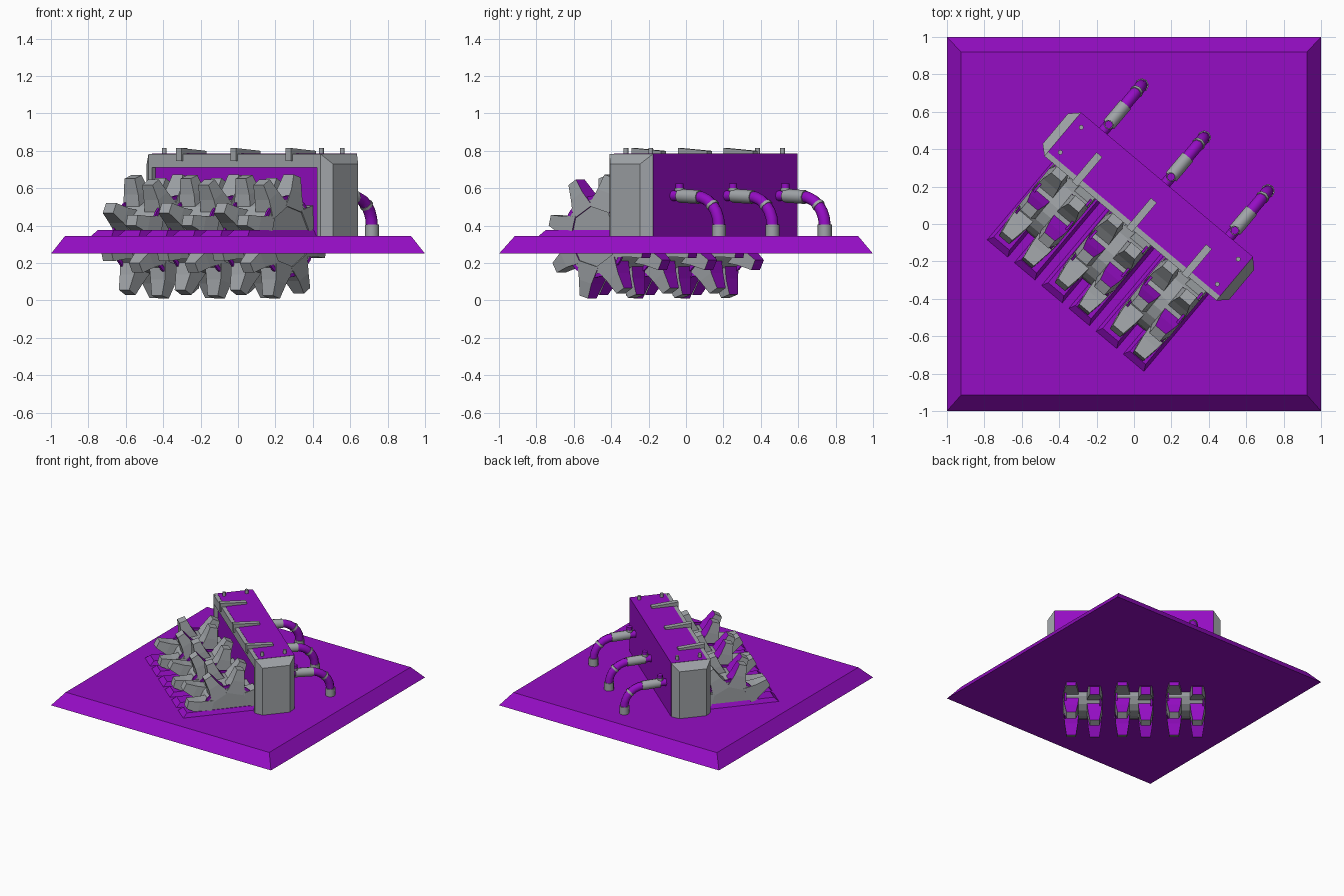
import bpy, bmesh, math
from mathutils import Matrix, Vector

old = bpy.data.objects.get("Cube")
if old:
    bpy.data.objects.remove(old, do_unlink=True)


def material(name, rgb):
    m = bpy.data.materials.new(name)
    m.use_nodes = True
    m.diffuse_color = (*rgb, 1)
    m.node_tree.nodes["Principled BSDF"].inputs["Base Color"].default_value = (*rgb, 1)
    return m


PURPLE = material("purple", (0.30, 0.004, 0.55))
GREY = material("grey", (0.36, 0.38, 0.40))
TURN = Matrix.Rotation(math.radians(-40), 4, 'Z')   # machine sits at an angle on the plate


def finish(name, bm, mats, turn=True):
    bmesh.ops.recalc_face_normals(bm, faces=bm.faces)
    if turn:
        bm.transform(TURN)
    mesh = bpy.data.meshes.new(name)
    bm.to_mesh(mesh)
    bm.free()
    for m in mats:
        mesh.materials.append(m)
    ob = bpy.data.objects.new(name, mesh)
    bpy.context.collection.objects.link(ob)
    return ob


def loft(bm, rings):
    """Skin a list of equal point rings, closing both ends."""
    loops = [[bm.verts.new(p) for p in ring] for ring in rings]
    faces = [bm.faces.new(loops[0]), bm.faces.new(loops[-1])]
    n = len(loops[0])
    for a, b in zip(loops, loops[1:]):
        for i in range(n):
            j = (i + 1) % n
            faces.append(bm.faces.new((a[i], a[j], b[j], b[i])))
    return faces


def rect_z(x0, x1, y0, y1, z):
    return [(x0, y0, z), (x1, y0, z), (x1, y1, z), (x0, y1, z)]


def rect_x(x, y0, y1, z0, z1):
    return [(x, y0, z0), (x, y1, z0), (x, y1, z1), (x, y0, z1)]


def block(name, mat, x0, x1, y0, y1, z0, z1):
    bm = bmesh.new()
    loft(bm, [rect_z(x0, x1, y0, y1, z0), rect_z(x0, x1, y0, y1, z1)])
    return finish(name, bm, [mat])


def rod(name, mat, points, radius, turn=TURN):
    """Round tube along a short path."""
    cu = bpy.data.curves.new(name, 'CURVE')
    cu.dimensions = '3D'
    cu.bevel_depth = radius
    cu.bevel_resolution = 2
    cu.use_fill_caps = True
    sp = cu.splines.new('POLY')
    sp.points.add(len(points) - 1)
    for p, co in zip(sp.points, points):
        p.co = (*(turn @ Vector(co)), 1)
    sp.use_smooth = True
    cu.materials.append(mat)
    ob = bpy.data.objects.new(name, cu)
    bpy.context.collection.objects.link(ob)
    return ob


# Base plate with sloping sides
bm = bmesh.new()
loft(bm, [rect_z(-1, 1, -1, 1, 0.25), rect_z(-0.925, 0.925, -0.915, 0.92, 0.345)])
finish("base_plate", bm, [PURPLE], turn=False)

# Housing, front beam and chamfered end caps
block("housing", PURPLE, -0.6, 0.6, 0.0, 0.275, 0.3, 0.785)
block("front_beam", GREY, -0.6, 0.6, -0.03, 0.005, 0.71, 0.783)
for side, label in ((-1, "right"), (1, "left")):
    bm = bmesh.new()
    loft(bm, [rect_x(side * 0.575, -0.03, 0.274, 0.3, 0.784),
              rect_x(side * 0.6, -0.03, 0.274, 0.3, 0.784),
              rect_x(side * 0.65, 0.015, 0.225, 0.3, 0.73)])
    finish(label + "_end_cap", bm, [GREY])
    # Bolts on the housing top
    for y in (0.04, 0.214):
        rod(label + "_bolt", GREY, [(side * 0.548, y, 0.77), (side * 0.548, y, 0.815)], 0.013)

# Top clamps, sloping down toward the back
for x in (-0.38, 0.0, 0.385):
    bm = bmesh.new()
    loft(bm, [[(s, -0.04, 0.745), (s, -0.04, 0.815), (s, 0.165, 0.8), (s, 0.165, 0.77)]
              for s in (x - 0.02, x + 0.02)])
    finish("top_clamp", bm, [GREY])

# Exhaust pipes at the back
for x in (-0.445, -0.01, 0.435):
    rod("pipe_joint", PURPLE, [(x, 0.26, 0.56), (x, 0.34, 0.56)], 0.029)
    rod("pipe_sleeve", GREY, [(x, 0.32, 0.56), (x, 0.46, 0.553)], 0.037)
    bend = [(x, 0.44 + 0.155 * math.sin(a), 0.40 + 0.155 * math.cos(a))
            for a in (math.radians(d) for d in range(0, 91, 15))]
    rod("pipe_bend", PURPLE, bend, 0.032)
    mid = bend[3]
    rod("pipe_band", GREY, [(x, mid[1] - 0.006, mid[2] + 0.006),
                            (x, mid[1] + 0.006, mid[2] - 0.006)], 0.036)
    rod("pipe_foot", GREY, [(x, 0.595, 0.34), (x, 0.595, 0.405)], 0.038)
    rod("pipe_valve", PURPLE, [(x, 0.32, 0.56), (x, 0.32, 0.625)], 0.022)
    rod("valve_collar", GREY, [(x, 0.32, 0.585), (x, 0.32, 0.602)], 0.026)

# Guide strips on the plate, two beneath each roller
for i in range(6):
    x = -0.475 + 0.19 * i
    bm = bmesh.new()
    loft(bm, [rect_z(x - 0.075, x + 0.075, -0.575, 0.02, 0.34),
              rect_z(x - 0.055, x + 0.055, -0.535, 0.02, 0.376)])
    finish("guide_strip", bm, [PURPLE])

# Spiked rollers, half sunk through the plate
CY, CZ = -0.2, 0.342


def circle(x, r, n=20):
    return [(x, CY + r * math.cos(2 * math.pi * k / n), CZ + r * math.sin(2 * math.pi * k / n))
            for k in range(n)]


def spike(bm, x, angle):
    """Tapered tooth with its rear side painted."""
    out = Vector((0, math.cos(angle), math.sin(angle)))
    tan = Vector((0, -out.z, out.y))
    rings = []
    for r, half_x, half_t in ((0.15, 0.06, 0.075), (0.25, 0.05, 0.045), (0.335, 0.036, 0.03)):
        c = Vector((x, CY, CZ)) + out * r
        rings.append([c + Vector((sx * half_x, 0, 0)) + tan * st * half_t
                      for sx, st in ((-1, -1), (1, -1), (1, 1), (-1, 1))])
    faces = loft(bm, rings)
    bmesh.ops.recalc_face_normals(bm, faces=faces)
    for f in faces:
        f.material_index = int(f.normal.y > 0.5)


for x in (-0.39, 0.0, 0.385):
    bm = bmesh.new()
    loft(bm, [circle(x - 0.14, 0.2), circle(x + 0.14, 0.2)])
    finish("roller_drum", bm, [GREY])
    for s in (-1, 1):
        bm = bmesh.new()
        loft(bm, [circle(x + s * 0.125, 0.22), circle(x + s * 0.138, 0.22)])
        finish("roller_rim", bm, [PURPLE])
    bm = bmesh.new()
    for s, shift in ((-1, 18), (1, 30)):
        for k in range(8):
            spike(bm, x + s * 0.088, math.radians(45 * k + shift))
    finish("roller_spikes", bm, [GREY, PURPLE])
